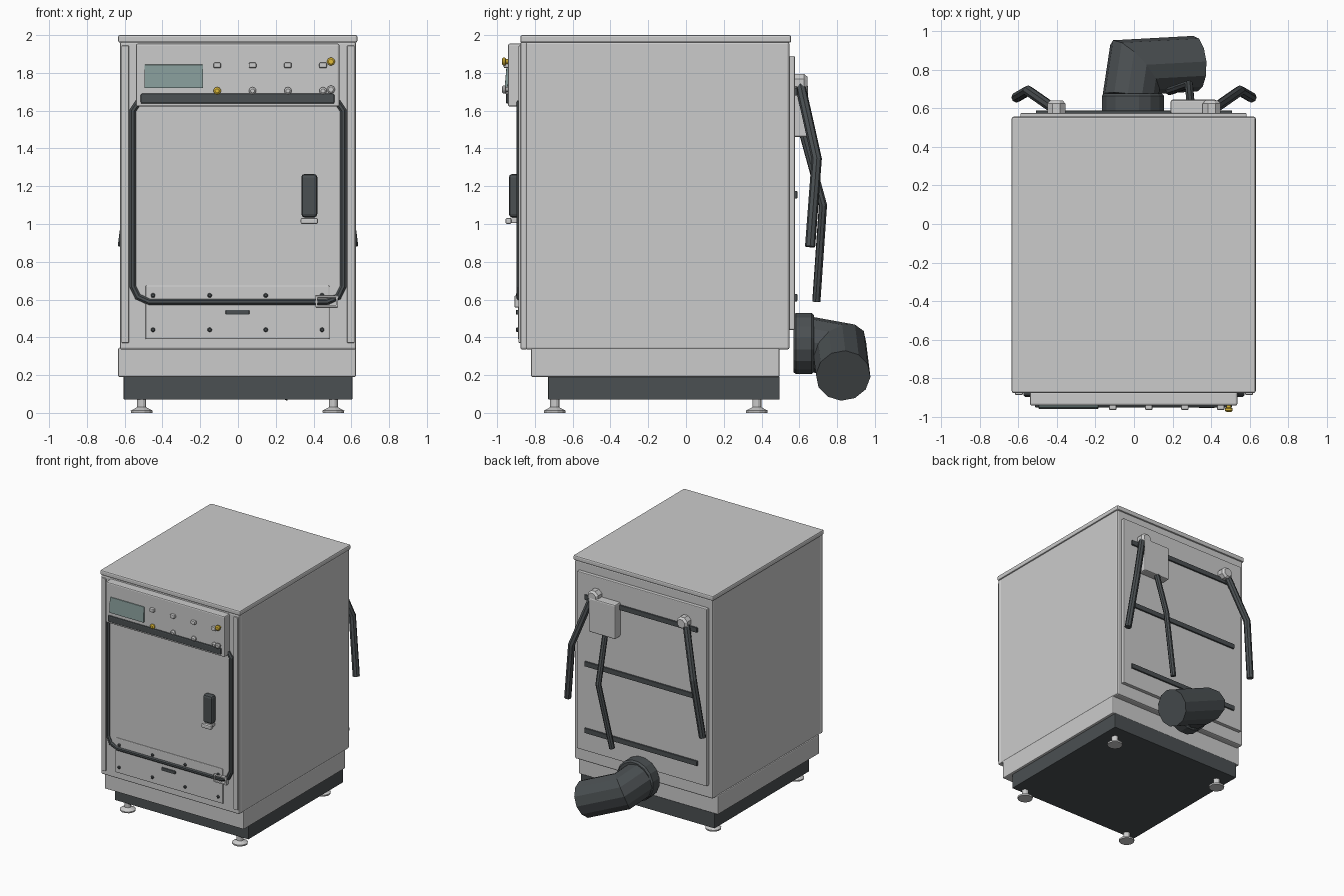
import bpy, bmesh, math
from mathutils import Vector, Matrix

if "Cube" in bpy.data.objects:
    bpy.data.objects.remove(bpy.data.objects["Cube"])


def material(name, rgb):
    m = bpy.data.materials.new(name)
    m.diffuse_color = (*rgb, 1)
    m.use_nodes = True
    m.node_tree.nodes["Principled BSDF"].inputs["Base Color"].default_value = m.diffuse_color
    return m


DARK = material("dark_rubber", (0.07, 0.08, 0.085))
TEAL = material("display_glass", (0.24, 0.33, 0.32))
GOLD = material("amber", (0.75, 0.5, 0.04))


def finish(name, bm, mat=None, smooth=False):
    bmesh.ops.recalc_face_normals(bm, faces=bm.faces)
    me = bpy.data.meshes.new(name)
    bm.to_mesh(me)
    bm.free()
    ob = bpy.data.objects.new(name, me)
    bpy.context.collection.objects.link(ob)
    if mat:
        me.materials.append(mat)
    if smooth:
        bpy.context.view_layer.objects.active = ob
        ob.select_set(True)
        bpy.ops.object.shade_smooth_by_angle(angle=math.radians(40))
        ob.select_set(False)
    return ob


def box(name, x, y, z, bevel=0.0, mat=None, seg=2):
    """Bevelled box from (min, max) ranges."""
    bm = bmesh.new()
    bmesh.ops.create_cube(bm, size=1)
    for v in bm.verts:
        v.co = Vector([(a + b) / 2 + c * (b - a) for (a, b), c in zip((x, y, z), v.co)])
    if bevel:
        bmesh.ops.bevel(bm, geom=bm.edges[:], offset=bevel, segments=seg,
                        profile=0.5, affect='EDGES')
    return finish(name, bm, mat)


def lathe(name, centre, axis, profile, sides=12, mat=None, smooth=False):
    """Stack of rings (radius, distance) along an axis, capped at both ends."""
    bm = bmesh.new()
    rot = Vector((0, 0, 1)).rotation_difference(Vector(axis)).to_matrix()
    rings = []
    for r, d in profile:
        ring = []
        for i in range(sides):
            a = 2 * math.pi * (i + 0.5) / sides
            ring.append(bm.verts.new(
                Vector(centre) + rot @ Vector((r * math.cos(a), r * math.sin(a), d))))
        rings.append(ring)
    skin(bm, rings)
    return finish(name, bm, mat, smooth)


def skin(bm, rings):
    n = len(rings[0])
    for a, b in zip(rings, rings[1:]):
        for i in range(n):
            bm.faces.new((a[i], a[(i + 1) % n], b[(i + 1) % n], b[i]))
    bm.faces.new(rings[0])
    bm.faces.new(rings[-1])


def tube(name, path, radius, sides=8, mat=None):
    """Constant-section tube with mitred corners."""
    p = [Vector(q) for q in path]
    dirs = [(b - a).normalized() for a, b in zip(p, p[1:])]
    rot = Vector((0, 0, 1)).rotation_difference(dirs[0]).to_matrix()
    pts = [p[0] + rot @ Vector((radius * math.cos(t), radius * math.sin(t), 0))
           for t in [2 * math.pi * (i + 0.5) / sides for i in range(sides)]]
    bm = bmesh.new()
    rings = [[bm.verts.new(q) for q in pts]]
    for k, d in enumerate(dirs):
        n = d if k == len(dirs) - 1 else (d + dirs[k + 1]).normalized()
        pts = [q + d * ((p[k + 1] - q).dot(n) / d.dot(n)) for q in pts]
        rings.append([bm.verts.new(q) for q in pts])
    skin(bm, rings)
    return finish(name, bm, mat)


# Cabinet
box("cabinet_body", (-0.625, 0.625), (-0.85, 0.548), (0.335, 1.965), 0.012)
box("front_frame", (-0.625, 0.625), (-0.877, -0.84), (0.335, 1.965), 0.01)
box("top_cover", (-0.635, 0.632), (-0.877, 0.557), (1.96, 2.0), 0.01)
for s in (-1, 1):
    box("front_column", sorted((s * 0.577, s * 0.618)), (-0.888, -0.87), (0.37, 1.945), 0.006)
box("plinth", (-0.635, 0.625), (-0.82, 0.495), (0.19, 0.345), 0.008)
box("base_pan", (-0.605, 0.605), (-0.73, 0.495), (0.07, 0.195), 0.004, DARK)

# Levelling feet
for x in (-0.51, 0.505):
    for y in (-0.695, 0.375):
        lathe("levelling_foot", (x, y, 0), (0, 0, 1),
              [(0.058, 0), (0.06, 0.012), (0.04, 0.022), (0.025, 0.03), (0.025, 0.075)], 12)

# Door with seal
box("door_panel", (-0.545, 0.545), (-0.885, -0.87), (0.6, 1.625), 0.006)
half = [(0.527, 1.645), (0.557, 1.6), (0.557, 0.67), (0.53, 0.615), (0.47, 0.588)]
tube("door_seal", [(-x, -0.882, z) for x, z in half]
     + [(x, -0.882, z) for x, z in reversed(half)], 0.018, 8, DARK)

# Door handle
box("door_handle", (0.335, 0.42), (-0.938, -0.88), (1.035, 1.265), 0.018, DARK)
box("handle_foot", (0.332, 0.423), (-0.955, -0.925), (1.0, 1.032), 0.008)
box("handle_foot_mount", (0.345, 0.41), (-0.93, -0.88), (1.005, 1.035), 0.005)

# Lower access panel, screws, slot and latch
box("access_panel", (-0.49, 0.485), (-0.89, -0.87), (0.39, 0.675), 0.006)
for x in (-0.45, -0.15, 0.147, 0.445):
    for z in (0.44, 0.622):
        lathe("panel_screw", (x, -0.888, z), (0, -1, 0),
              [(0.012, 0), (0.012, 0.008), (0.007, 0.013)], 10, DARK)
box("panel_slot", (-0.065, 0.06), (-0.9, -0.885), (0.52, 0.546), 0.005, DARK)
for z in (0.565, 0.615):
    box("latch_bar", (0.41, 0.53), (-0.907, -0.88), (z - 0.006, z + 0.006), 0.003)
for x in (0.416, 0.524):
    box("latch_side", (x - 0.006, x + 0.006), (-0.907, -0.88), (0.56, 0.62), 0.003)

# Control panel
box("control_panel", (-0.54, 0.537), (-0.942, -0.87), (1.622, 1.955), 0.009)
box("panel_grip_strip", (-0.515, 0.51), (-0.953, -0.935), (1.637, 1.69), 0.008, DARK)
display = box("display", (-0.155, 0.155), (-0.008, 0.008), (-0.062, 0.062), 0.003, TEAL)
display.matrix_world = (Matrix.Translation((-0.34, -0.947, 1.781))
                        @ Matrix.Rotation(math.radians(-5), 4, 'X'))
for i, x in enumerate((-0.11, 0.077, 0.264, 0.45)):
    box("push_button", (x - 0.02, x + 0.02), (-0.966, -0.935), (1.825, 1.855), 0.008)
    lathe("indicator_lamp", (x, -0.94, 1.705), (0, -1, 0),
          [(0.02, 0), (0.02, 0.012), (0.011, 0.02)], 10, GOLD if i == 0 else None)
for name, z, mat in (("key_switch", 1.86, GOLD), ("lower_knob", 1.712, None)):
    lathe(name, (0.492, -0.935, z), (0, -1, 0),
          [(0.013, 0), (0.013, 0.018), (0.021, 0.022), (0.021, 0.034), (0.013, 0.04)], 12, mat)

# Back panel and cross strips
box("back_panel", (-0.59, 0.585), (0.54, 0.576), (0.44, 1.89), 0.006)
for z in (0.61, 1.155, 1.70):
    box("back_strip", (-0.51, 0.51), (0.57, 0.589), (z - 0.02, z + 0.02), 0.004, DARK)

# Water inlets and hoses
for s in (-1, 1):
    lathe("inlet_valve", (s * 0.403, 0.57, 1.748), (0, 1, 0),
          [(0.05, 0), (0.05, 0.055), (0.035, 0.072)], 8)
    tube("inlet_hose", [(s * 0.425, 0.605, 1.735), (s * 0.55, 0.692, 1.345),
                        (s * 0.61, 0.657, 0.88)], 0.027, 8, DARK)

# Junction box and power cable
box("junction_box", (0.19, 0.43), (0.57, 0.645), (1.46, 1.74), 0.01)
tube("power_cable", [(0.295, 0.615, 1.5), (0.285, 0.725, 1.1), (0.185, 0.69, 0.59)],
     0.022, 8, DARK)

# Drain outlet with elbow
lathe("drain_collar", (-0.005, 0.57, 0.367), (0, 1, 0),
      [(0.155, 0), (0.165, 0.012), (0.165, 0.095), (0.152, 0.108)], 16, DARK)
tube("drain_elbow", [(-0.02, 0.65, 0.365), (0.005, 0.815, 0.335), (0.318, 0.832, 0.197)],
     0.145, 12, DARK)
